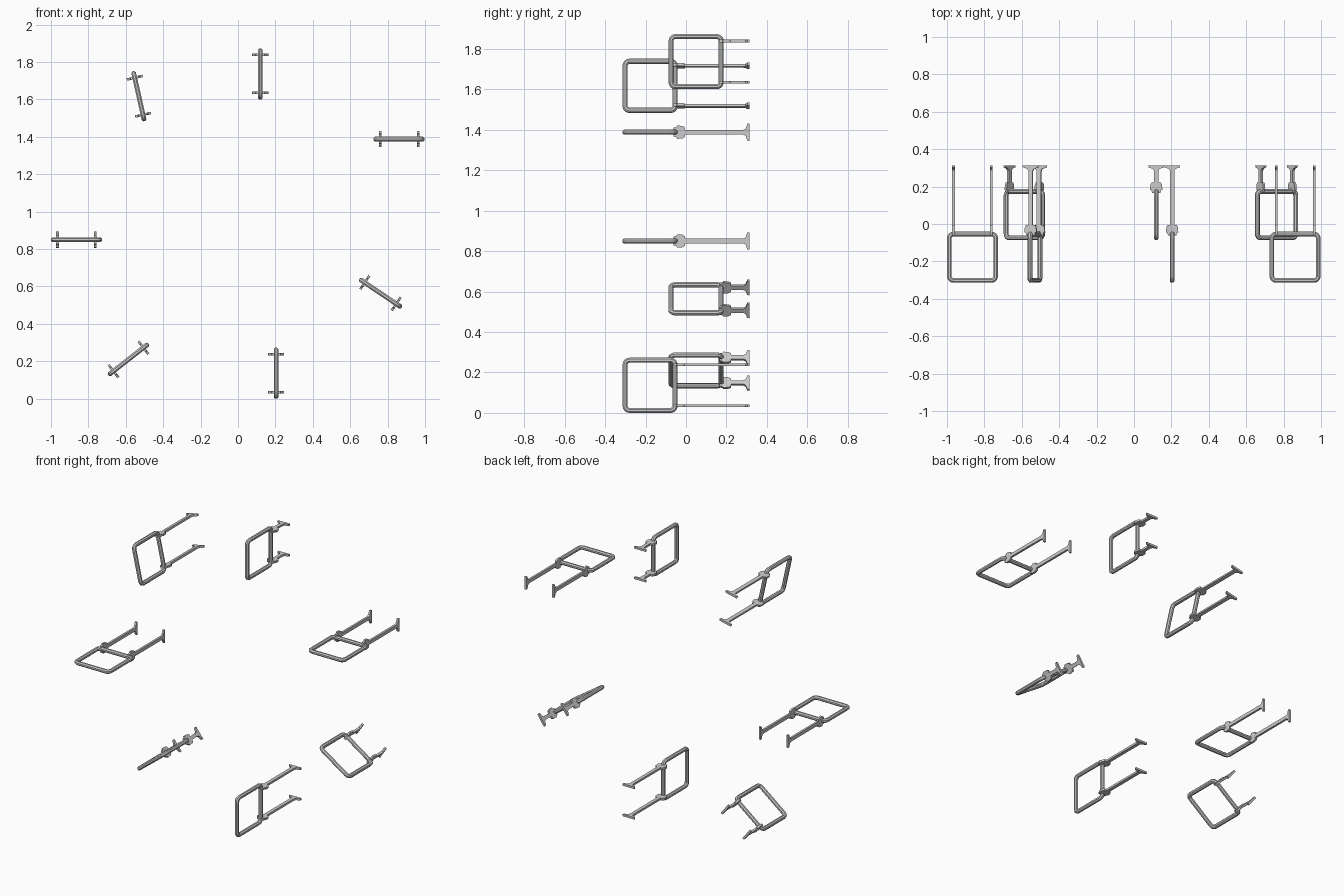
import bpy, bmesh
from math import radians, sin, cos, pi
from mathutils import Matrix, Vector

if "Cube" in bpy.data.objects:
    bpy.data.objects.remove(bpy.data.objects["Cube"])

HALF = 0.1365    # half the outer size of the square frame
R = 0.0125       # tube radius
BACK = 0.313     # y of the T-shaped ends
ARM = 0.1015     # arm offset from the middle
T = 0.0068       # half thickness of the arm plates


def finish(bm, name, mat):
    bmesh.ops.transform(bm, matrix=mat, verts=bm.verts)
    bmesh.ops.recalc_face_normals(bm, faces=bm.faces)
    me = bpy.data.meshes.new(name)
    bm.to_mesh(me)
    bm.free()
    ob = bpy.data.objects.new(name, me)
    bpy.context.collection.objects.link(ob)


def frame(name, y_mid, mat):
    # Octagonal tube swept round a square with rounded corners
    bm = bmesh.new()
    corner, seg, sides = 0.022, 4, 8
    inner = HALF - R - corner
    rings = []
    for q, (sx, sy) in enumerate([(1, 1), (-1, 1), (-1, -1), (1, -1)]):
        for k in range(seg + 1):
            a = (q + k / seg) * pi / 2
            d = Vector((cos(a), sin(a), 0))
            c = Vector((sx * inner, sy * inner + y_mid, 0)) + d * corner
            ring = []
            for i in range(sides):
                b = 2 * pi * (i + 0.5) / sides
                r = R / cos(pi / sides)
                ring.append(bm.verts.new(c + d * r * cos(b) + Vector((0, 0, r * sin(b)))))
            rings.append(ring)
    for j, ring in enumerate(rings):
        nxt = rings[(j + 1) % len(rings)]
        for i in range(sides):
            n = (i + 1) % sides
            bm.faces.new((ring[i], ring[n], nxt[n], nxt[i]))
    finish(bm, name, mat)


def arm(name, x, y_bar, mat):
    # Flat plate: clamp round the frame bar, straight shank, flared T end
    half = [(y_bar - 0.008, 0.022), (y_bar + 0.007, 0.026), (y_bar + 0.009, 0.033),
            (y_bar + 0.036, 0.031), (y_bar + 0.048, 0.024), (y_bar + 0.049, 0.0115),
            (BACK - 0.03, 0.0115), (BACK - 0.018, 0.018), (BACK - 0.010, 0.042),
            (BACK, 0.043)]
    outline = half + [(y, -z) for y, z in reversed(half)]
    bm = bmesh.new()
    f = bm.faces.new([bm.verts.new((x - T, y, z)) for y, z in outline])
    ext = bmesh.ops.extrude_face_region(bm, geom=[f])
    moved = [v for v in ext["geom"] if isinstance(v, bmesh.types.BMVert)]
    bmesh.ops.translate(bm, verts=moved, vec=(2 * T, 0, 0))
    finish(bm, name, mat)


# Seven brackets: x, z, turn about the y axis in degrees, frame middle y
LONG, SHORT = -0.1775, 0.05
brackets = [(-0.53, 1.617, 102.6, LONG), (0.119, 1.737, 90, SHORT),
            (0.861, 1.388, 0, LONG), (-0.8635, 0.85, 0, LONG),
            (0.762, 0.564, -34, SHORT), (-0.586, 0.21, 38, SHORT),
            (0.204, 0.1365, 90, LONG)]
for n, (x, z, ang, y_mid) in enumerate(brackets, 1):
    mat = Matrix.Translation((x, 0, z)) @ Matrix.Rotation(radians(-ang), 4, 'Y')
    frame(f"square_frame_{n}", y_mid, mat)
    for label, side in (("a", -1), ("b", 1)):
        arm(f"support_arm_{n}{label}", side * ARM, y_mid + HALF - R, mat)
